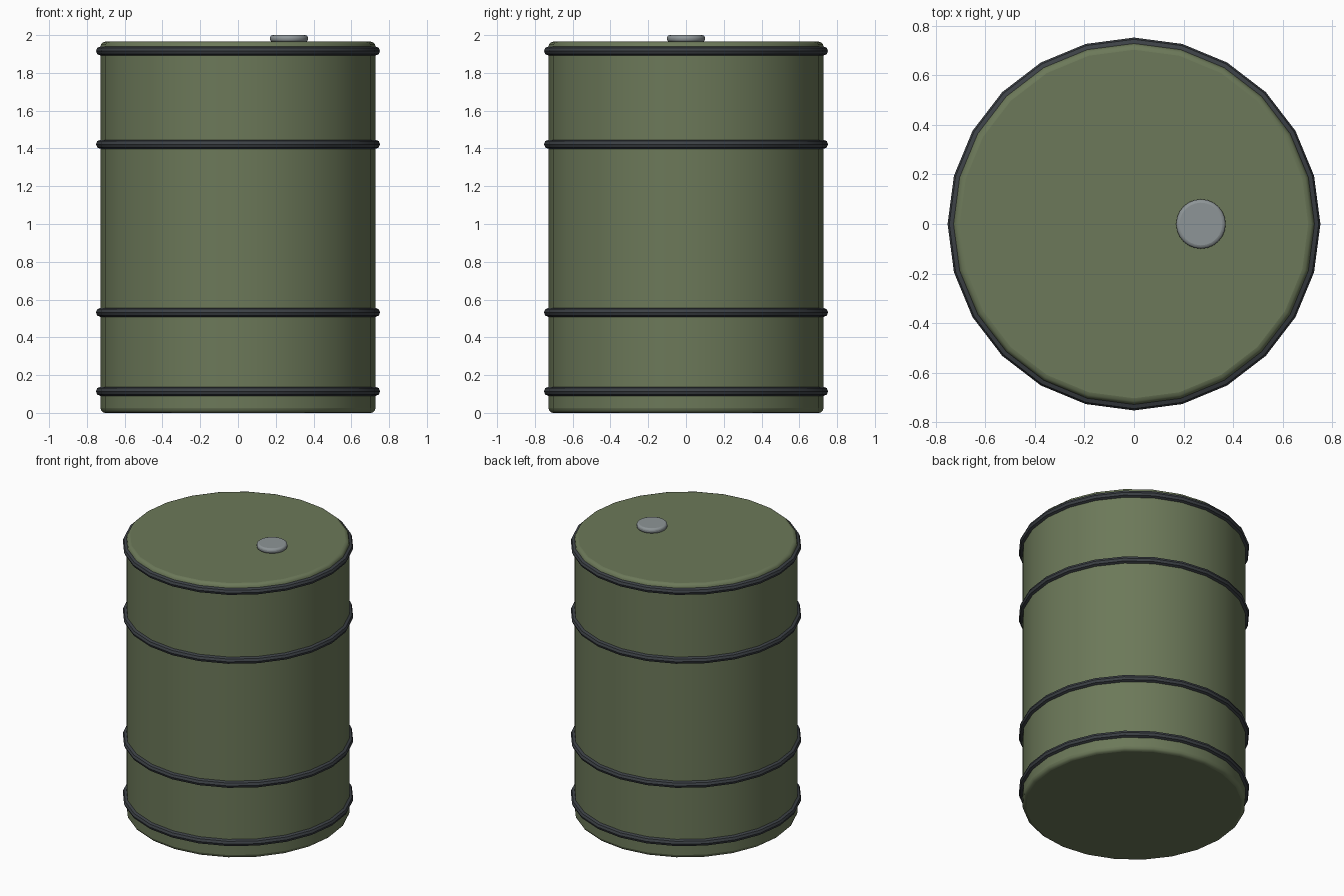
import bpy
import math

if "Cube" in bpy.data.objects:
    bpy.data.objects.remove(bpy.data.objects["Cube"])


def material(name, color):
    m = bpy.data.materials.new(name)
    m.diffuse_color = (*color, 1)
    m.use_nodes = True
    m.node_tree.nodes["Principled BSDF"].inputs["Base Color"].default_value = m.diffuse_color
    return m


def finish(name, mat):
    ob = bpy.context.object
    ob.name = name
    ob.data.materials.append(mat)
    bpy.ops.object.shade_smooth_by_angle(angle=math.radians(40))
    return ob


def drum(name, radius, z0, z1, x, bevel, mat):
    bpy.ops.mesh.primitive_cylinder_add(
        vertices=24, radius=radius, depth=z1 - z0,
        location=(x, 0, (z0 + z1) / 2))
    ob = finish(name, mat)
    mod = ob.modifiers.new("Rounded rims", 'BEVEL')
    mod.width = bevel
    mod.segments = 3
    mod.limit_method = 'ANGLE'
    mod.angle_limit = math.radians(40)
    # bevel before the smooth-by-angle step
    ob.modifiers.move(len(ob.modifiers) - 1, 0)


green = material("olive paint", (0.15, 0.19, 0.10))
dark = material("dark steel", (0.045, 0.052, 0.06))
steel = material("cap steel", (0.27, 0.30, 0.31))

# Barrel body and offset filler cap
drum("barrel_body", 0.728, 0.0, 1.965, 0.0, 0.025, green)
drum("filler_cap", 0.10, 1.964, 2.0, 0.27, 0.014, steel)

# Four hoops
for i, z in enumerate((0.114, 0.532, 1.422, 1.916)):
    bpy.ops.mesh.primitive_torus_add(
        major_radius=0.728, minor_radius=0.024,
        major_segments=24, minor_segments=8, location=(0, 0, z))
    finish(f"hoop_{i + 1}", dark).data.shade_smooth()
